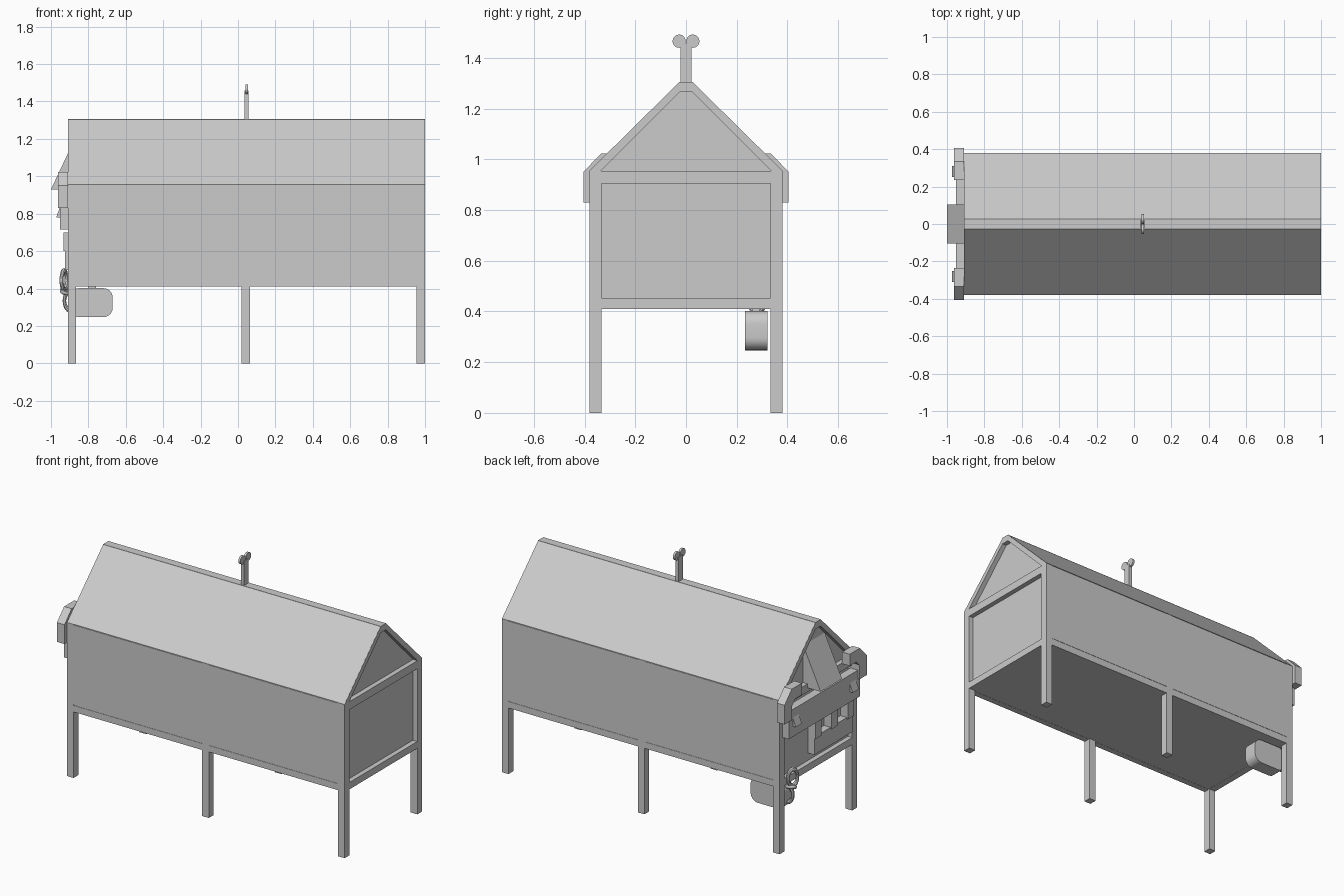
import bpy, bmesh, math
from mathutils import Vector

if "Cube" in bpy.data.objects:
    bpy.data.objects.remove(bpy.data.objects["Cube"])


def prism(name, pts, axis, a, b):
    """Extrude a 2D outline along an axis; outline is (y,z) for x and (x,z) for y."""
    bm = bmesh.new()

    def pos(p, t):
        return (t, p[0], p[1]) if axis == 'x' else (p[0], t, p[1])
    lo = [bm.verts.new(pos(p, a)) for p in pts]
    hi = [bm.verts.new(pos(p, b)) for p in pts]
    bm.faces.new(lo)
    bm.faces.new(hi[::-1])
    n = len(pts)
    for i in range(n):
        bm.faces.new((lo[i], hi[i], hi[(i + 1) % n], lo[(i + 1) % n]))
    bmesh.ops.recalc_face_normals(bm, faces=bm.faces)
    me = bpy.data.meshes.new(name)
    bm.to_mesh(me)
    bm.free()
    ob = bpy.data.objects.new(name, me)
    bpy.context.collection.objects.link(ob)
    return ob


def box(name, x0, x1, y0, y1, z0, z1):
    return prism(name, [(y0, z0), (y1, z0), (y1, z1), (y0, z1)], 'x', x0, x1)


def smooth(ob):
    bpy.ops.object.select_all(action='DESELECT')
    ob.select_set(True)
    bpy.context.view_layer.objects.active = ob
    bpy.ops.object.shade_smooth_by_angle(angle=math.radians(40))


def mirror_y(pts, s):
    return [(s * y, z) for y, z in pts]


L, R = -0.91, 1.0

# Solid body behind the frames: walls, floor and roof skin
prism("walls_and_roof", [(-0.377, 0.411), (0.377, 0.411), (0.377, 0.955),
      (0.025, 1.302), (-0.025, 1.302), (-0.377, 0.955)], 'x', L + 0.03, R - 0.03)

# Posts that carry on down as legs
for tag, x in (("left", L), ("middle", 0.02), ("right", R - 0.045)):
    for side, s in (("front", -1), ("back", 1)):
        y = sorted((s * 0.38, s * 0.333))
        box(f"{tag}_{side}_leg", x, x + 0.045, *y, 0, 0.955)

# End frames: sill, tie beam and rafters
for tag, x in (("left", L), ("right", R - 0.045)):
    box(f"{tag}_sill", x, x + 0.045, -0.335, 0.335, 0.41, 0.453)
    box(f"{tag}_tie_beam", x, x + 0.045, -0.335, 0.335, 0.905, 0.955)
    for side, s in (("front", -1), ("back", 1)):
        prism(f"{tag}_{side}_rafter", mirror_y([(0.38, 0.955), (0.025, 1.304),
              (0.0, 1.304), (0.0, 1.265), (0.025, 1.265), (0.335, 0.955)], s), 'x', x, x + 0.045)

# Side rails, wall boards and roof boards over the full length
for side, s in (("front", -1), ("back", 1)):
    box(f"{side}_sill", L, R, *sorted((s * 0.34, s * 0.379)), 0.41, 0.45)
    box(f"{side}_wall_board", L + 0.001, R - 0.001, *sorted((s * 0.37, s * 0.379)), 0.455, 0.95)
    prism(f"{side}_roof_board", mirror_y([(0.38, 0.956), (0.025, 1.306),
          (0.025, 1.295), (0.37, 0.956)], s), 'x', L + 0.001, R - 0.001)
box("ridge_beam", L, R, -0.026, 0.026, 1.265, 1.306)

# Ridge ornament: post with two small discs
box("finial_post", 0.035, 0.057, -0.022, 0.022, 1.30, 1.458)
for side, s in (("front", -1), ("back", 1)):
    pts = [(s * 0.027 + 0.026 * math.cos(i * math.tau / 24),
            1.466 + 0.026 * math.sin(i * math.tau / 24)) for i in range(24)]
    smooth(prism(f"{side}_finial_disc", pts, 'x', 0.04, 0.053))

# Fittings on the left end: cross beam, bent brackets, wedges and latch blocks
box("end_cross_beam", -0.952, L + 0.01, -0.35, 0.35, 0.715, 0.885)
bracket = [(0.405, 0.83), (0.405, 0.95), (0.335, 1.023), (0.235, 1.023),
           (0.235, 0.95), (0.30, 0.95), (0.33, 0.92), (0.33, 0.83)]
for side, s in (("front", -1), ("back", 1)):
    prism(f"{side}_bracket", mirror_y(bracket, s), 'x', -0.962, L)
    prism(f"{side}_small_wedge", [(-0.95, 0.84), (-0.972, 0.78), (-0.95, 0.78)],
          'y', s * 0.28 - 0.03, s * 0.28 + 0.03)
prism("large_wedge", [(-0.88, 1.185), (-1.0, 0.93), (-0.88, 0.93)], 'y', -0.105, 0.105)
box("hatch_plate", -0.925, L + 0.04, -0.32, 0.06, 0.50, 0.61)
for i, y in enumerate((0.03, -0.13, -0.29)):
    box(f"hatch_bar_{i + 1}", -0.932, L + 0.04, y - 0.03, y + 0.03, 0.60, 0.70)

# Rounded tank slung under the floor, with a short hanger
pts = []
x0, x1, z0, z1, r = -0.90, -0.67, 0.247, 0.402, 0.05
for cx, cz, a0 in ((x1 - r, z1 - r, 0), (x0 + r, z1 - r, 90),
                   (x0 + r, z0 + r, 180), (x1 - r, z0 + r, 270)):
    for k in range(7):
        a = math.radians(a0 + k * 15)
        pts.append((cx + r * math.cos(a), cz + r * math.sin(a)))
smooth(prism("hanging_tank", pts, 'y', 0.233, 0.322))
box("tank_hanger", -0.80, -0.76, 0.262, 0.292, 0.395, 0.415)


# Chain links beside the tank
def link(name, loc, scale, rot):
    bpy.ops.mesh.primitive_torus_add(major_segments=24, minor_segments=8,
                                     major_radius=0.042, minor_radius=0.012, location=loc,
                                     rotation=[math.radians(a) for a in rot])
    ob = bpy.context.object
    ob.name = name
    ob.scale = scale
    smooth(ob)


link("upper_chain_link", (-0.93, 0.28, 0.445), (0.75, 1.2, 1), (90, 0, 65))
link("lower_chain_link", (-0.895, 0.28, 0.335), (0.8, 1.2, 1), (90, 0, 10))
link("chain_joint", (-0.92, 0.28, 0.385), (0.6, 0.6, 1), (20, 10, 0))
